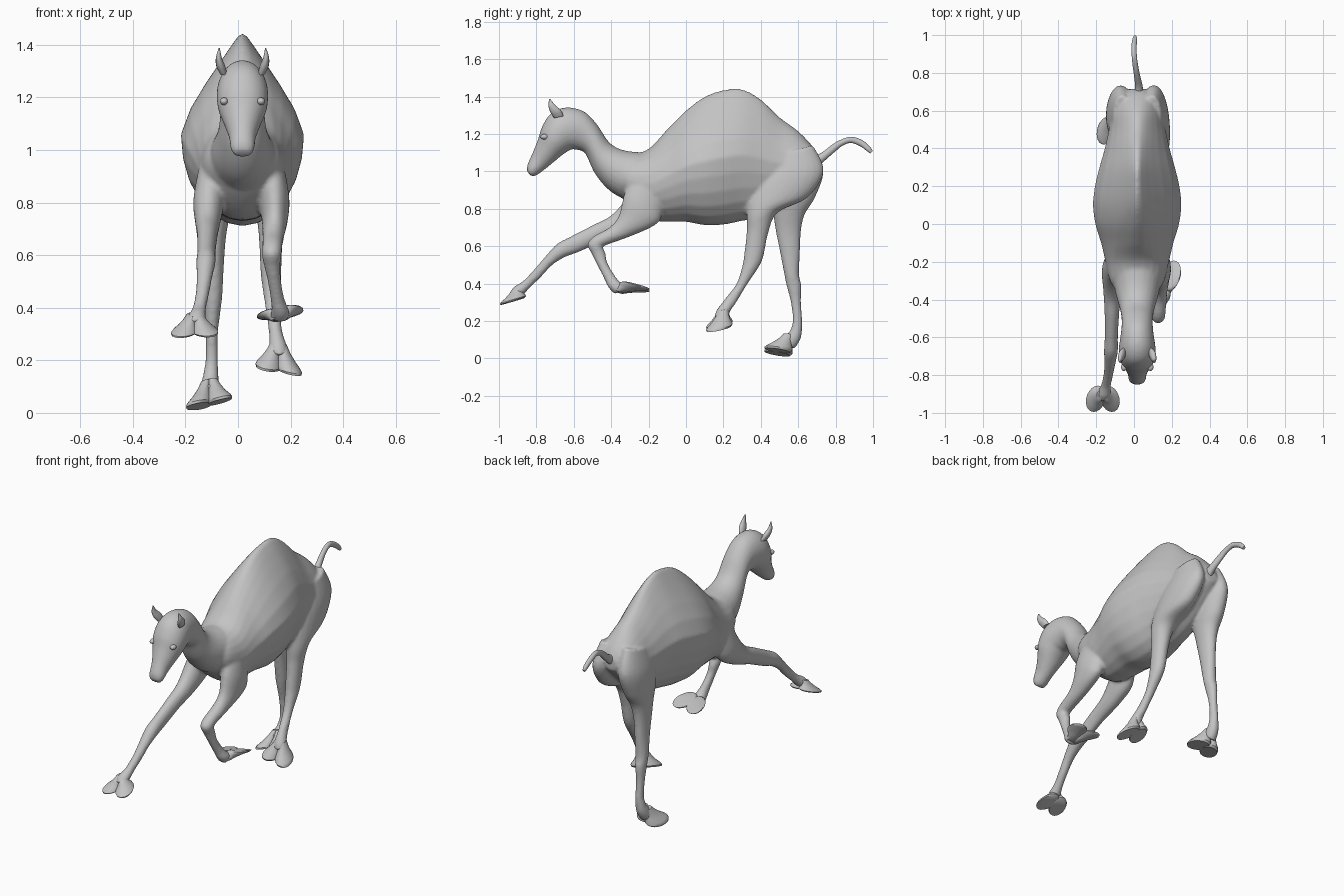
import bpy, bmesh, math
from mathutils import Vector

cube = bpy.data.objects.get("Cube")
if cube:
    bpy.data.objects.remove(cube, do_unlink=True)

GREY = (0.55, 0.55, 0.55, 1.0)
mat = bpy.data.materials.new("warm_grey_hide")
mat.use_nodes = True
mat.diffuse_color = GREY
bsdf = next(n for n in mat.node_tree.nodes if n.type == 'BSDF_PRINCIPLED')
bsdf.inputs["Base Color"].default_value = GREY
bsdf.inputs["Roughness"].default_value = 0.7

MID = 0.017  # x of the animal's spine


def skin(bm, rings, sides=24):
    """Loft closed tube through rings of (centre, side vector, up vector, pinch of upper half)."""
    loops = []
    for c, u, v, k in rings:
        loop = []
        for i in range(sides):
            a = 2 * math.pi * i / sides
            up = math.cos(a)
            squeeze = 1 - k * max(0.0, up) ** 1.3
            loop.append(bm.verts.new(c + u * math.sin(a) * squeeze + v * up))
        loops.append(loop)
    faces = [bm.faces.new(loops[0]), bm.faces.new(loops[-1])]
    for a, b in zip(loops, loops[1:]):
        for i in range(sides):
            j = (i + 1) % sides
            faces.append(bm.faces.new((a[i], a[j], b[j], b[i])))
    bmesh.ops.recalc_face_normals(bm, faces=faces)


def spline(rows, steps=5):
    """Catmull-Rom interpolation of whole parameter rows."""
    out = []
    n = len(rows)
    for i in range(n - 1):
        p0, p1, p2, p3 = (rows[min(max(i + d, 0), n - 1)] for d in (-1, 0, 1, 2))
        for s in range(steps):
            t = s / steps
            out.append([0.5 * (2 * b + (c - a) * t + (2 * a - 5 * b + 4 * c - d) * t * t
                               + (3 * b - a - 3 * c + d) * t ** 3)
                        for a, b, c, d in zip(p0, p1, p2, p3)])
    out.append(list(rows[-1]))
    return out


def outline_loft(bm, rows, sides=24):
    """Rows: one edge (y, z), opposite edge (y, z), x centre, half width, optional pinch."""
    rows = [tuple(r) + (0,) * (7 - len(r)) for r in rows]
    rings = []
    for y1, z1, y2, z2, x, w, k in spline(rows):
        a, b = Vector((x, y1, z1)), Vector((x, y2, z2))
        rings.append(((a + b) / 2, Vector((w, 0, 0)), (a - b) / 2, k))
    skin(bm, rings, sides)


def finish(bm, name, angle=40):
    mesh = bpy.data.meshes.new(name)
    bm.to_mesh(mesh)
    bm.free()
    mesh.materials.append(mat)
    ob = bpy.data.objects.new(name, mesh)
    bpy.context.collection.objects.link(ob)
    bpy.ops.object.select_all(action='DESELECT')
    ob.select_set(True)
    bpy.context.view_layer.objects.active = ob
    if name == "body":  # fuse the overlapping volumes into one hide
        rem = ob.modifiers.new("fuse", 'REMESH')
        rem.mode = 'VOXEL'
        rem.voxel_size = 0.009
        smo = ob.modifiers.new("soften", 'SMOOTH')
        smo.factor = 0.5
        smo.iterations = 6
        for m in ("fuse", "soften"):
            bpy.ops.object.modifier_apply(modifier=m)
    bpy.ops.object.shade_smooth_by_angle(angle=math.radians(angle))
    return ob


# Torso with a single hump
torso = [
    (-.38, 1.03, -.38, .92, MID, .08), (-.31, 1.08, -.31, .83, MID, .14),
    (-.20, 1.12, -.20, .745, MID, .168), (-.10, 1.225, -.10, .73, MID, .192, .3),
    (0, 1.325, 0, .73, MID, .222, .5), (.10, 1.40, .10, .712, MID, .234, .65),
    (.20, 1.435, .20, .715, MID, .224, .7), (.30, 1.44, .30, .735, MID, .20, .7),
    (.40, 1.385, .40, .755, MID, .172, .6), (.50, 1.29, .50, .80, MID, .15, .45),
    (.60, 1.215, .60, .88, MID, .13, .3), (.68, 1.13, .68, .96, MID, .09),
    (.715, 1.07, .715, 1.0, MID, .04)]

# Neck sweeping up and over into the head and muzzle
neck_head = [
    (-.20, 1.10, -.27, .82, MID, .14), (-.33, 1.112, -.40, .89, MID, .115),
    (-.41, 1.155, -.485, .985, MID, .092), (-.475, 1.25, -.535, 1.09, MID, .083),
    (-.545, 1.32, -.568, 1.112, MID, .084), (-.64, 1.342, -.59, 1.115, MID, .092),
    (-.72, 1.312, -.61, 1.118, MID, .098), (-.768, 1.243, -.655, 1.092, MID, .094),
    (-.792, 1.17, -.70, 1.055, MID, .073), (-.82, 1.10, -.755, 1.01, MID, .052),
    (-.848, 1.035, -.80, .978, MID, .045), (-.85, 1.0, -.825, .972, MID, .03)]

# Legs in a running pose
hind_left = [
    (.45, 1.08, .68, 1.14, .095, .05), (.37, .97, .737, 1.0, .105, .075),
    (.33, .86, .65, .86, .118, .073), (.325, .77, .49, .78, .125, .06),
    (.325, .68, .44, .67, .125, .046), (.31, .55, .415, .55, .125, .04),
    (.30, .49, .39, .49, .127, .036), (.27, .40, .33, .40, .132, .028),
    (.21, .32, .27, .30, .143, .026), (.165, .26, .235, .25, .152, .034),
    (.15, .22, .23, .21, .155, .04)]
hind_right = [
    (.45, 1.08, .68, 1.14, -.06, .05), (.42, .97, .735, 1.0, -.07, .075),
    (.44, .86, .69, .86, -.077, .07), (.465, .77, .635, .77, -.082, .056),
    (.48, .68, .615, .68, -.087, .043), (.50, .58, .61, .57, -.09, .037),
    (.525, .45, .605, .45, -.095, .036), (.537, .39, .617, .39, -.097, .031),
    (.56, .30, .615, .30, -.10, .024), (.57, .20, .622, .20, -.10, .024),
    (.55, .14, .615, .11, -.105, .032), (.50, .10, .58, .05, -.11, .038)]
front_right = [
    (-.26, 1.0, -.12, .90, -.09, .055), (-.32, .86, -.17, .76, -.11, .06),
    (-.40, .765, -.29, .685, -.115, .048), (-.50, .712, -.44, .63, -.117, .039),
    (-.62, .65, -.57, .57, -.12, .035), (-.69, .612, -.65, .54, -.122, .037),
    (-.745, .553, -.72, .495, -.127, .031), (-.81, .478, -.775, .435, -.135, .026),
    (-.87, .415, -.83, .382, -.147, .026), (-.917, .385, -.87, .34, -.157, .035),
    (-.945, .35, -.89, .325, -.162, .04)]
front_left = [
    (-.28, 1.0, -.10, .92, .115, .055), (-.33, .88, -.13, .76, .135, .06),
    (-.36, .76, -.17, .71, .14, .05), (-.41, .70, -.29, .655, .135, .042),
    (-.49, .655, -.44, .60, .13, .038), (-.527, .61, -.44, .585, .128, .037),
    (-.505, .56, -.43, .56, .13, .031), (-.475, .50, -.42, .51, .138, .026),
    (-.435, .42, -.385, .45, .15, .026), (-.412, .375, -.355, .41, .16, .033),
    (-.375, .34, -.33, .40, .16, .038)]

bm = bmesh.new()
for rows in (torso, neck_head, hind_left, hind_right, front_right, front_left):
    outline_loft(bm, rows)
finish(bm, "body", 60)


# Two-toed padded feet: each toe narrows from the sole up to the ankle
def foot(name, x, heel, toe, ankle, slope):
    heel, toe = Vector((x, *heel)), Vector((x, *toe))
    ankle = Vector((x, *ankle))
    sole, along = (heel + toe) / 2, (toe - heel) / 2
    side = Vector((1, 0, slope)).normalized()
    bm = bmesh.new()
    for s in (-1, 1):
        low, high = sole + side * s * .04, ankle + side * s * .012
        rings = []
        for t, r in ((0, .95), (.1, 1.03), (.22, .95), (.42, .72), (.7, .5), (1, .38)):
            splay = Vector((s * .012 * (1 - t), 0, 0))
            rings.append((low.lerp(high, t), side * .05 * r, (along + splay) * r, 0))
        skin(bm, rings, 20)
    finish(bm, name)


foot("hind_left_foot", .155, (.245, .18), (.107, .15), (.20, .265), -.2)
foot("hind_right_foot", -.11, (.56, .022), (.417, .045), (.55, .125), .22)
foot("front_right_foot", -.165, (-.86, .325), (-.995, .285), (-.905, .375), .03)
foot("front_left_foot", .16, (-.335, .405), (-.19, .365), (-.365, .355), .15)

# Upturned tail
bm = bmesh.new()
outline_loft(bm, [
    (.68, 1.08, .70, 1.02, .025, .025), (.725, 1.10, .745, 1.06, .025, .02),
    (.785, 1.145, .80, 1.108, .015, .016), (.83, 1.17, .838, 1.138, .008, .015),
    (.885, 1.185, .882, 1.152, .002, .014), (.945, 1.165, .93, 1.135, 0, .014),
    (.985, 1.13, .965, 1.11, .004, .013), (.998, 1.11, .985, 1.095, .005, .008)], 14)
finish(bm, "tail", 60)

# Ears and eyes, mirrored about the spine
for s, label in ((1, "left"), (-1, "right")):
    bm = bmesh.new()
    outline_loft(bm, [
        (-.705, 1.285, -.655, 1.295, MID + s * .072, .014),
        (-.725, 1.315, -.668, 1.325, MID + s * .083, .017),
        (-.735, 1.35, -.70, 1.355, MID + s * .09, .011),
        (-.732, 1.388, -.727, 1.388, MID + s * .088, .002)], 12)
    finish(bm, label + "_ear", 60)

    bm = bmesh.new()
    bmesh.ops.create_uvsphere(bm, u_segments=16, v_segments=10, radius=.018)
    bmesh.ops.scale(bm, vec=(.9, 1.2, .8), verts=bm.verts)
    bmesh.ops.translate(bm, vec=(MID + s * .07, -.757, 1.185), verts=bm.verts)
    finish(bm, label + "_eye", 60)
